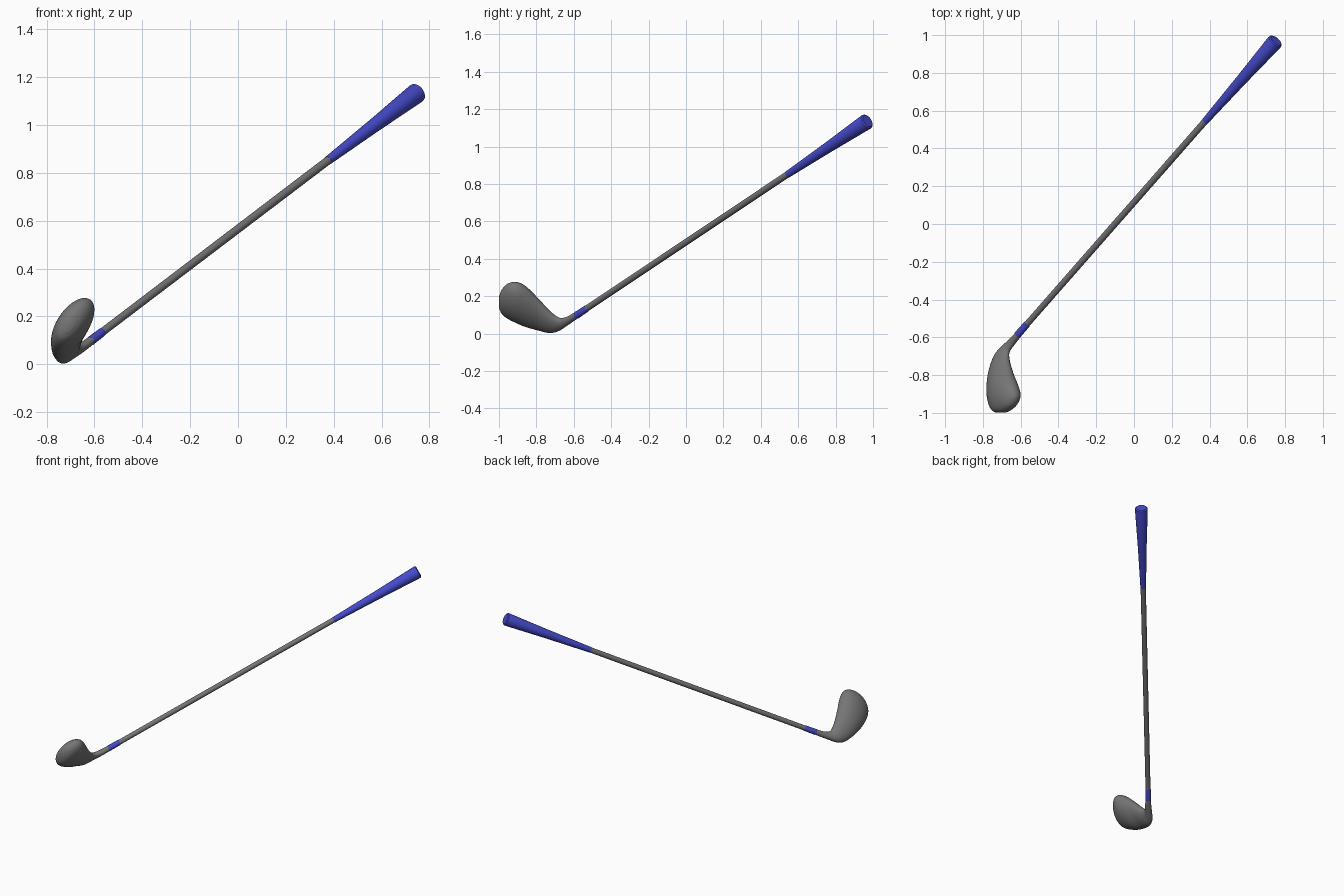
import bpy, bmesh, math
from mathutils import Vector

if "Cube" in bpy.data.objects:
    bpy.data.objects.remove(bpy.data.objects["Cube"])

BUTT = Vector((0.748, 0.967, 1.134))          # centre of the grip end
AXIS = Vector((-1.317, -1.50, -1.001))        # butt to ferrule top
LENGTH = AXIS.length
AXIS.normalize()
SIDE = AXIS.cross(Vector((0, 0, 1))).normalized()
UP = SIDE.cross(AXIS)

blue = bpy.data.materials.new("blue_rubber")
blue.diffuse_color = (0.06, 0.07, 0.6, 1)
blue.use_nodes = True
blue.node_tree.nodes["Principled BSDF"].inputs["Base Color"].default_value = blue.diffuse_color
steel = bpy.data.materials.new("dark_steel")
steel.diffuse_color = (0.18, 0.18, 0.18, 1)
steel.use_nodes = True
steel.node_tree.nodes["Principled BSDF"].inputs["Base Color"].default_value = steel.diffuse_color


def skin(name, rings, material):
    """Join equal-sized rings of points into a closed smooth surface."""
    bm = bmesh.new()
    loops = [[bm.verts.new(p) for p in ring] for ring in rings]
    n = len(loops[0])
    for a, b in zip(loops, loops[1:]):
        for i in range(n):
            j = (i + 1) % n
            bm.faces.new((a[i], a[j], b[j], b[i]))
    bm.faces.new(loops[0])
    bm.faces.new(loops[-1])
    bmesh.ops.recalc_face_normals(bm, faces=bm.faces)
    mesh = bpy.data.meshes.new(name)
    bm.to_mesh(mesh)
    bm.free()
    obj = bpy.data.objects.new(name, mesh)
    bpy.context.collection.objects.link(obj)
    mesh.materials.append(material)
    bpy.ops.object.select_all(action='DESELECT')
    obj.select_set(True)
    bpy.context.view_layer.objects.active = obj
    bpy.ops.object.shade_smooth_by_angle(angle=math.radians(35))
    return obj


def turned(name, profile, material, sides=32):
    """Turn (distance from butt, radius) pairs around the shaft axis."""
    rings = []
    for dist, r in profile:
        c = BUTT + AXIS * dist
        rings.append([c + (SIDE * math.cos(t) + UP * math.sin(t)) * r
                      for t in (2 * math.pi * i / sides for i in range(sides))])
    return skin(name, rings, material)


def catmull(p0, p1, p2, p3, t):
    return [0.5 * (2 * b + (c - a) * t + (2 * a - 5 * b + 4 * c - d) * t * t
                   + (3 * b - a - 3 * c + d) * t ** 3)
            for a, b, c, d in zip(p0, p1, p2, p3)]


# Tapered grip, with a slightly raised butt
turned("grip", [(-0.006, 0.034), (0.0, 0.041), (0.008, 0.0425),
                (0.30, 0.0295), (0.60, 0.0195), (0.63, 0.0185)], blue)
# Shaft
turned("shaft", [(0.60, 0.0175), (LENGTH + 0.09, 0.0165)], steel)
# Ferrule
turned("ferrule", [(LENGTH - 0.005, 0.0175), (LENGTH, 0.0185),
                   (LENGTH + 0.08, 0.0195)], blue)

# Club head: slices along y as (y, centre x, centre z, half width, half height, lean angle)
stations = [
    (-0.575, -0.605, 0.106, 0.023, 0.0215, 68),
    (-0.600, -0.627, 0.089, 0.025, 0.0225, 68),
    (-0.640, -0.663, 0.064, 0.030, 0.025, 66),
    (-0.680, -0.695, 0.050, 0.036, 0.036, 62),
    (-0.730, -0.706, 0.064, 0.050, 0.061, 59),
    (-0.800, -0.705, 0.109, 0.070, 0.090, 56),
    (-0.860, -0.696, 0.146, 0.085, 0.110, 56),
    (-0.910, -0.690, 0.167, 0.090, 0.110, 56),
    (-0.955, -0.694, 0.173, 0.076, 0.093, 57),
    (-0.985, -0.702, 0.170, 0.052, 0.065, 60),
    (-0.999, -0.706, 0.168, 0.024, 0.033, 62),
]
ends = [stations[0]] + stations + [stations[-1]]
slices = [catmull(*ends[i:i + 4], k / 5)
          for i in range(len(stations) - 1) for k in range(5)]
slices.append(stations[-1])
rings = []
for y, cx, cz, a, b, lean in slices:
    phi = math.radians(lean)
    rings.append([Vector((cx + a * math.cos(t), y, cz + b * math.cos(t - phi)))
                  for t in (2 * math.pi * i / 40 for i in range(40))])
skin("club_head", rings, steel)
